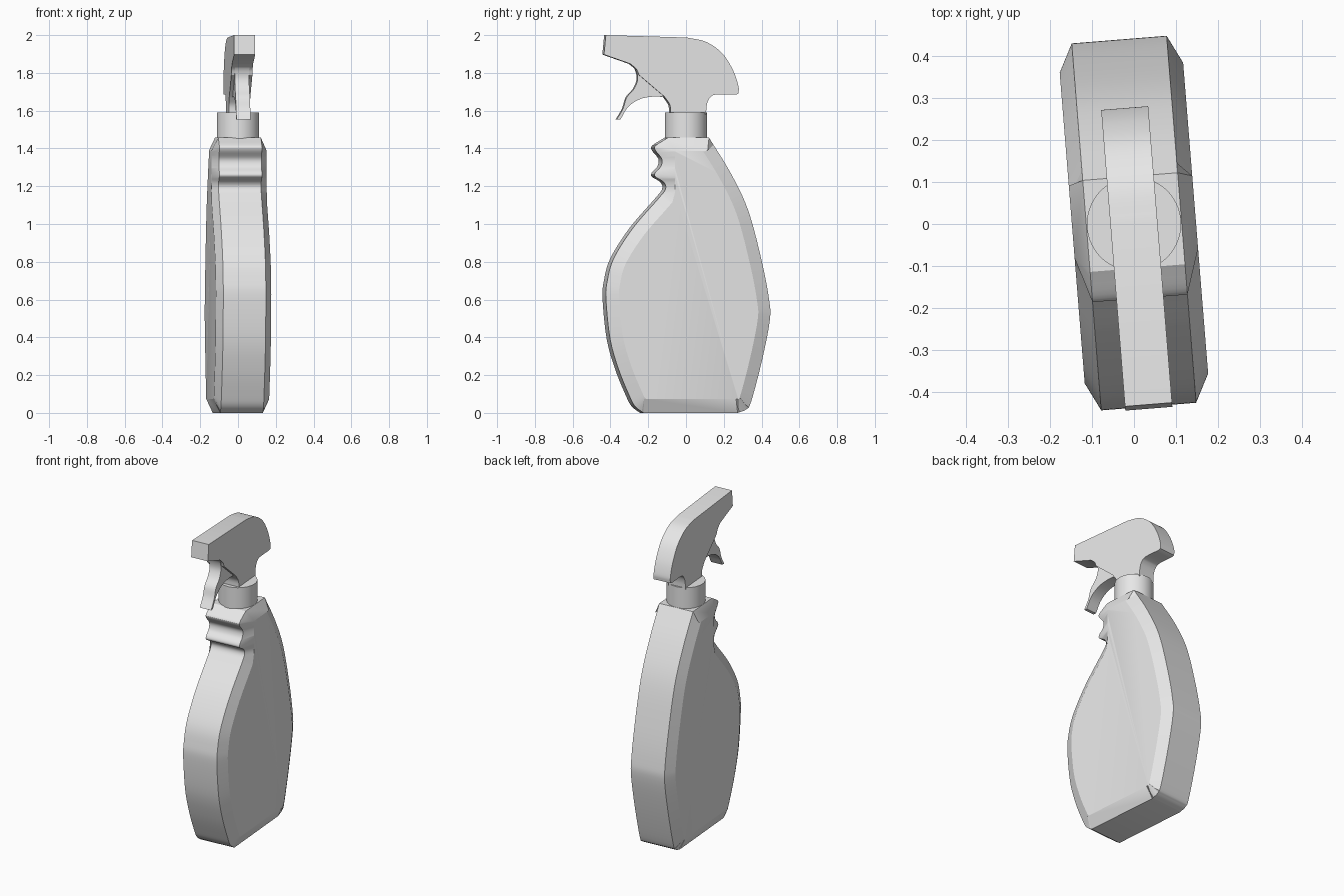
import bpy, bmesh, math
from mathutils import Vector

cube = bpy.data.objects.get("Cube")
if cube:
    bpy.data.objects.remove(cube, do_unlink=True)

TURN = math.radians(4.6)      # the whole bottle stands slightly turned

grey = bpy.data.materials.new("plain_grey")
grey.use_nodes = True
grey.diffuse_color = (0.8, 0.8, 0.8, 1)
grey.node_tree.nodes["Principled BSDF"].inputs["Base Color"].default_value = (0.8, 0.8, 0.8, 1)


def smooth(points, steps=5):
    """Catmull-Rom curve through (y, z) points, keeping both ends."""
    p = [Vector(q) for q in points]
    p = [2 * p[0] - p[1]] + p + [2 * p[-1] - p[-2]]
    out = []
    for a, b, c, d in zip(p, p[1:], p[2:], p[3:]):
        for i in range(steps):
            t = i / steps
            out.append(0.5 * (2 * b + (c - a) * t + (2 * a - 5 * b + 4 * c - d) * t * t
                              + (3 * b - a - 3 * c + d) * t ** 3))
    return out + [p[-2]]


def finish(name, bm, angle=25):
    bmesh.ops.recalc_face_normals(bm, faces=bm.faces)
    for f in bm.faces:
        f.smooth = True
    mesh = bpy.data.meshes.new(name)
    bm.to_mesh(mesh)
    bm.free()
    mesh.set_sharp_from_angle(angle=math.radians(angle))
    mesh.materials.append(grey)
    obj = bpy.data.objects.new(name, mesh)
    obj.rotation_euler.z = TURN
    bpy.context.collection.objects.link(obj)
    return obj


def loft(name, sections):
    """Skin a row of (x, outline) sections and cap both ends."""
    bm = bmesh.new()
    rings = [[bm.verts.new((x, q[0], q[1])) for q in outline] for x, outline in sections]
    n = len(rings[0])
    for a, b in zip(rings, rings[1:]):
        for i in range(n):
            j = (i + 1) % n
            bm.faces.new((a[i], a[j], b[j], b[i]))
    bm.faces.new(rings[0])
    bm.faces.new(rings[-1][::-1])
    bmesh.ops.remove_doubles(bm, verts=bm.verts, dist=0.0008)
    return finish(name, bm)


def slab(name, outline, half):
    return loft(name, [(-half, outline), (half, outline)])


# Bottle: side outline with finger grip, and a chamfer to each flat side
front = smooth([(-.235, 0), (-.28, .035), (-.312, .095), (-.367, .23), (-.412, .39),
                (-.434, .6), (-.427, .7), (-.392, .82), (-.29, .98), (-.16, 1.13),
                (-.118, 1.185), (-.128, 1.222), (-.172, 1.25), (-.172, 1.273),
                (-.143, 1.305), (-.138, 1.345), (-.172, 1.39), (-.17, 1.415), (-.105, 1.457)])
back = smooth([(.113, 1.457), (.228, 1.27), (.322, 1.07), (.394, .8), (.432, .6),
               (.436, .49), (.395, .28), (.337, .06), (.31, .018), (.265, 0)])
rim = front + back


def inset(i):
    p = rim[i]
    t = (rim[(i + 1) % len(rim)] - rim[i - 1]).normalized()
    q = p + Vector((t.y, -t.x)) * 0.067
    if p.x < 0 and p.y > 1.16:        # side face runs straight past the grip
        q = Vector((-.07, p.y))
    q.y = min(max(q.y, .073), 1.387)
    return q


inner = [inset(i) for i in range(len(rim))]
loft("bottle", [(-.147, inner), (-.113, rim), (.113, rim), (.147, inner)])

# Screw collar
bm = bmesh.new()
bmesh.ops.create_cone(bm, cap_ends=True, segments=48, radius1=.112, radius2=.112, depth=.14)
bmesh.ops.translate(bm, verts=bm.verts, vec=(0, 0, 1.52))
finish("collar", bm)

# Spray head with nozzle and neck
dome = smooth([(0, 1.987), (.1, 1.965), (.187, 1.905), (.245, 1.815), (.274, 1.73), (.274, 1.69)])
neck_back = smooth([(.26, 1.685), (.155, 1.685), (.122, 1.668), (.106, 1.63), (.102, 1.58)])
neck_front = smooth([(-.085, 1.58), (-.09, 1.63), (-.12, 1.675)])
brow = smooth([(-.255, 1.79), (-.268, 1.82), (-.3, 1.848)])
slab("spray_head", [(-.43, 2.0)] + dome + neck_back + neck_front + brow + [(-.44, 1.897)], .056)

# Trigger
pull = smooth([(-.352, 1.552), (-.31, 1.62), (-.245, 1.662), (-.165, 1.675), (-.1, 1.67)])
grip = smooth([(-.295, 1.85), (-.268, 1.815), (-.26, 1.765), (-.28, 1.715), (-.318, 1.67),
               (-.338, 1.61), (-.372, 1.552)])
slab("trigger", pull + [(-.1, 1.72), (-.2, 1.85)] + grip, .038)
